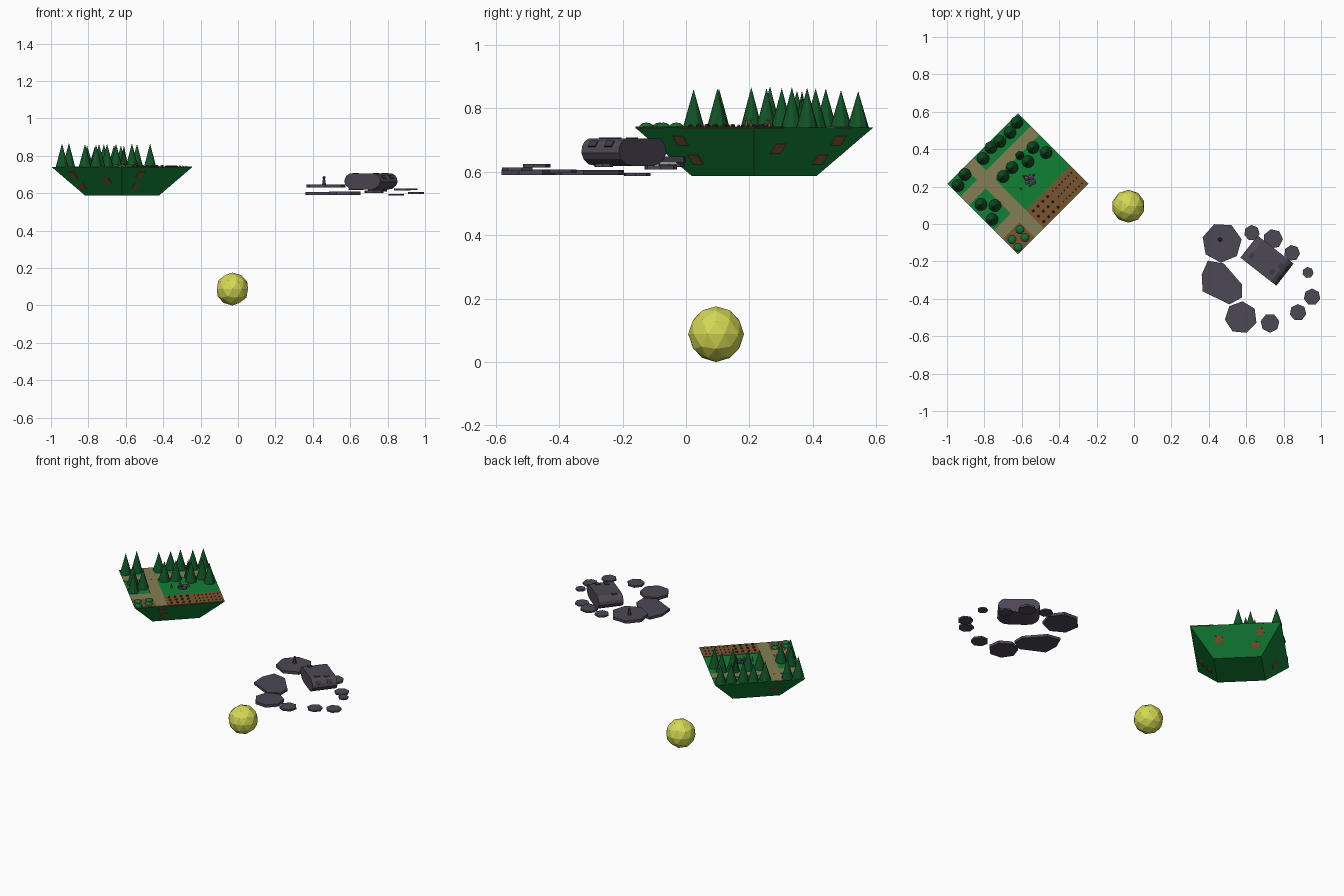
import bpy, math, random
from mathutils import Matrix, Vector

if "Cube" in bpy.data.objects:
    bpy.data.objects.remove(bpy.data.objects["Cube"])
random.seed(3)

def mat(name, c):
    m = bpy.data.materials.new(name)
    m.diffuse_color = (*c, 1)
    m.use_nodes = True
    m.node_tree.nodes["Principled BSDF"].inputs["Base Color"].default_value = m.diffuse_color
    return m

GRASS = mat("grass", (.006, .215, .036))
LEAF = mat("leaf", (.006, .085, .02))
BUSH = mat("bush", (.01, .16, .04))
SOIL = mat("soil", (.19, .09, .028))
DARK = mat("dark_soil", (.07, .03, .012))
PATH = mat("path", (.23, .21, .09))
ROCK = mat("rock", (.075, .065, .09))
SHADE = mat("dark_rock", (.045, .04, .055))
SUN = mat("yellow", (.66, .69, .09))

def finish(name, m):
    o = bpy.context.object
    o.name = name
    o.data.materials.append(m)
    return o

def cone(name, m, x, y, z, r1, r2, h, n, rot=0.0):
    bpy.ops.mesh.primitive_cone_add(vertices=n, radius1=r1, radius2=r2, depth=h,
                                    location=(x, y, z + h / 2), rotation=(0, 0, rot))
    return finish(name, m)

def box(name, m, matrix, size):
    bpy.ops.mesh.primitive_cube_add(size=1)
    o = finish(name, m)
    o.matrix_world = matrix @ Matrix.Diagonal((*size, 1))
    return o

def ball(name, m, x, y, z, r, sub=1, squash=1.0):
    bpy.ops.mesh.primitive_ico_sphere_add(subdivisions=sub, radius=r, location=(x, y, z))
    o = finish(name, m)
    o.scale.z = squash
    return o

def prism(name, m, pts, depth, matrix):
    # closed outline in local xy, extruded along local z
    n = len(pts)
    v = [(x, y, z) for z in (0, depth) for x, y in pts]
    f = [tuple(range(n))[::-1], tuple(range(n, 2 * n))]
    f += [(i, (i + 1) % n, n + (i + 1) % n, n + i) for i in range(n)]
    me = bpy.data.meshes.new(name)
    me.from_pydata(v, [], f)
    me.materials.append(m)
    o = bpy.data.objects.new(name, me)
    bpy.context.collection.objects.link(o)
    o.matrix_world = matrix
    return o

# green island: square frustum turned 45 degrees
CX, CY, TOP, BOT = -.62, .215, .74, .587
cone("island_body", GRASS, CX, CY, BOT, .197, .376, TOP - BOT, 4)
LAND = Matrix.Translation((CX, CY, TOP)) @ Matrix.Rotation(math.pi / 4, 4, 'Z')

def patch(name, m, u0, u1, v0, v1, h=.003):
    box(name, m, LAND @ Matrix.Translation(((u0 + u1) / 2, (v0 + v1) / 2, 0)),
        (u1 - u0, v1 - v0, h * 2))

# paths and soil plots
patch("long_path", PATH, -.14, -.07, -.265, .265, .002)
patch("cross_path", PATH, -.265, .265, .105, .17, .0025)
patch("garden_path", PATH, -.265, -.14, -.15, -.085, .0025)
patch("field", SOIL, -.07, .265, -.265, -.13)
patch("bush_plot", SOIL, -.265, -.14, -.265, -.15)

# crops: big plants near the path, small ones farther along
for i in range(4):
    for j in range(3):
        p = LAND @ Vector((-.045 + i * .036, -.24 + j * .04, 0))
        ball("big_crop", DARK, p.x, p.y, p.z + .004, .008)
for i in range(7):
    for j in range(3):
        p = LAND @ Vector((.105 + i * .023, -.24 + j * .04, 0))
        cone("small_crop", DARK, p.x, p.y, p.z, .005, 0, .011, 5)

# trees
for x, y in [(-.626, .543), (-.663, .489), (-.717, .441), (-.765, .409), (-.807, .35),
             (-.904, .265), (-.941, .206), (-.818, .104), (-.743, .099), (-.759, .024),
             (-.54, .409), (-.47, .382), (-.61, .366), (-.567, .334), (-.652, .302),
             (-.70, .254)]:
    r = .024 if (x, y) == (-.61, .366) else .034
    cone("tree", LEAF, x, y, TOP, r, 0, random.uniform(.11, .13), 10, random.random())

# bushes
for x, y in [(-.61, -.03), (-.652, -.083), (-.583, -.072), (-.62, -.125)]:
    ball("bush", BUSH, x, y, TOP, .024, 2, .65)

# stone circle and little figures in the clearing
for x, y, r in [(-.575, .245, .016), (-.55, .25, .018), (-.54, .225, .017), (-.57, .222, .014)]:
    ball("clearing_stone", ROCK, x, y, TOP + .003, r, 1, .6)
for x, y in [(-.605, .19), (-.535, .262), (-.59, .255), (-.555, .205)]:
    cone("figure_body", PATH, x, y, TOP, .006, .003, .02, 6)
    ball("figure_head", PATH, x, y, TOP + .024, .005)

# soil hatches set in the sloping sides: (face angle, [(offset, height)])
for a, spots in [(-45, [(-.095, .70), (-.078, .64)]),
                 (45, [(-.104, .673), (.11, .64), (.142, .70)]),
                 (225, [(-.139, .70), (-.124, .64), (.094, .67)]),
                 (135, [(.09, .66)])]:
    d = Vector((math.cos(math.radians(a)), math.sin(math.radians(a)), 0))
    t = Vector((-d.y, d.x, 0))
    n = (d * .153 - Vector((0, 0, .127))).normalized()
    up = n.cross(t)
    for s, z in spots:
        reach = .139 + .127 * (z - BOT) / (TOP - BOT)
        p = Vector((CX, CY, z)) + d * reach + t * s
        M = Matrix((t, up, n)).transposed().to_4x4()
        box("side_hatch", SOIL, Matrix.Translation(p) @ M, (.045, .04, .006))

# ring of floating rock slabs: x, y, base z, radius, thickness
for x, y, z, r, h in [(.47, -.10, .63, .107, .018), (.572, -.50, .59, .087, .018),
                      (.727, -.53, .602, .051, .012), (.877, -.473, .614, .045, .01),
                      (.952, -.39, .597, .045, .01), (.93, -.26, .616, .03, .01),
                      (.845, -.155, .587, .043, .01), (.743, -.08, .608, .053, .012),
                      (.63, -.047, .616, .042, .01)]:
    cone("rock_slab", ROCK, x, y, z, r, r, h, 7, random.random())
prism("long_slab", ROCK, [(.362, -.27), (.367, -.36), (.51, -.43), (.577, -.393),
                          (.577, -.323), (.48, -.211), (.395, -.196)], .016,
      Matrix.Translation((0, 0, .59)))

# small post on the upper slab
cone("post", ROCK, .46, -.083, .648, .012, .006, .032, 6)
ball("post_top", ROCK, .46, -.083, .684, .009)

# rock block: rounded outline extruded across its short side
half = [(.122, -.002), (.118, .018), (.105, .034), (.085, .043)]
low = [(.05, -.043), (.085, -.038), (.11, -.022)]
side = low + half
outline = side + [(-x, y) for x, y in reversed(side)]
TURN = Matrix.Translation((.711, -.196, .662)) @ Matrix.Rotation(math.radians(-38), 4, 'Z')
prism("rock_block", ROCK, outline, .15,
      TURN @ Matrix.Translation((0, .075, 0)) @ Matrix.Rotation(math.pi / 2, 4, 'X'))

# shallow plates on the block
for x, y, z, tilt in [(.06, -.03, .043, 0), (.075, .025, .043, 0), (-.08, -.03, .043, 0),
                      (.112, -.035, .026, 52), (.112, .03, .026, 52)]:
    box("block_plate", SHADE, TURN @ Matrix.Translation((x, y, z))
        @ Matrix.Rotation(math.radians(tilt), 4, 'Y'), (.022, .03, .006))

# yellow globe below
ball("yellow_globe", SUN, -.03, .095, .088, .088, 2)
